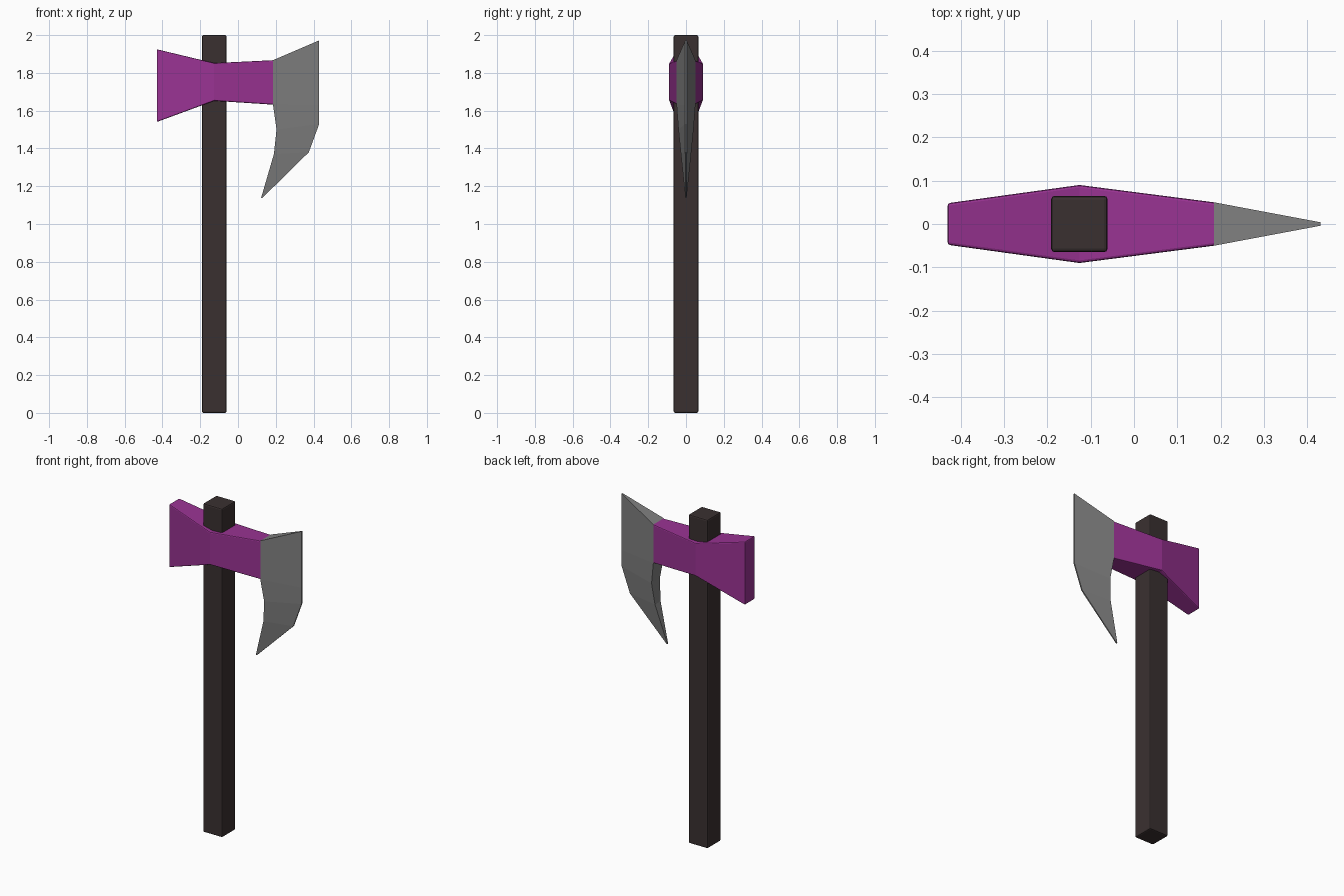
import bpy, bmesh

if "Cube" in bpy.data.objects:
    bpy.data.objects.remove(bpy.data.objects["Cube"])


def material(name, rgb):
    mat = bpy.data.materials.new(name)
    mat.diffuse_color = (*rgb, 1)
    mat.use_nodes = True
    mat.node_tree.nodes["Principled BSDF"].inputs["Base Color"].default_value = mat.diffuse_color
    return mat


def loft(name, rings, mat=None, bevel=0, cap_end=True):
    """Skin a row of four-cornered rings into a flat-faced solid."""
    bm = bmesh.new()
    loops = [[bm.verts.new(p) for p in ring] for ring in rings]
    for a, b in zip(loops, loops[1:]):
        for i in range(4):
            j = (i + 1) % 4
            bm.faces.new((a[i], a[j], b[j], b[i]))
    bm.faces.new(loops[0])
    if cap_end:
        bm.faces.new(loops[-1])
    bmesh.ops.recalc_face_normals(bm, faces=bm.faces)
    mesh = bpy.data.meshes.new(name)
    bm.to_mesh(mesh)
    bm.free()
    obj = bpy.data.objects.new(name, mesh)
    bpy.context.collection.objects.link(obj)
    if mat:
        mesh.materials.append(mat)
    if bevel:
        mod = obj.modifiers.new("Bevel", "BEVEL")
        mod.width = bevel
        mod.segments = 2
        mod.limit_method = "ANGLE"
    return obj


# Handle: long square post with softened edges
cx, r = -0.126, 0.065
loft("handle",
     [[(cx - r, -r, z), (cx + r, -r, z), (cx + r, r, z), (cx - r, r, z)] for z in (0, 2)],
     material("dark_wood", (0.042, 0.030, 0.030)), bevel=0.008)

# Head: flared poll at the back, widest at the handle, open where it meets the blade
sections = [(-0.43, 0.048, 1.54, 1.925),
            (-0.126, 0.09, 1.652, 1.852),
            (0.185, 0.05, 1.632, 1.867)]  # x, half thickness, bottom, top
loft("axe_head",
     [[(x, -h, lo), (x, h, lo), (x, h, hi), (x, -h, hi)] for x, h, lo, hi in sections],
     material("purple_metal", (0.32, 0.033, 0.29)), bevel=0.006, cap_end=False)

# Blade: thick inner edge to thin cutting edge, sweeping down to the bearded tip
stations = [((0.185, 1.867), 0.05, (0.43, 1.972)),
            ((0.185, 1.632), 0.05, (0.43, 1.63)),
            ((0.204, 1.50), 0.04, (0.43, 1.53)),
            ((0.190, 1.37), 0.027, (0.375, 1.38)),
            ((0.122, 1.137), 0.003, (0.129, 1.138))]  # inner xz, half thickness, outer xz
rings = []
for i, ((xi, zi), h, (xo, zo)) in enumerate(stations):
    e = 0.004 if i < 4 else 0.003
    rings.append([(xi, -h, zi), (xo, -e, zo), (xo, e, zo), (xi, h, zi)])
loft("blade", rings, material("steel", (0.22, 0.22, 0.22)))
